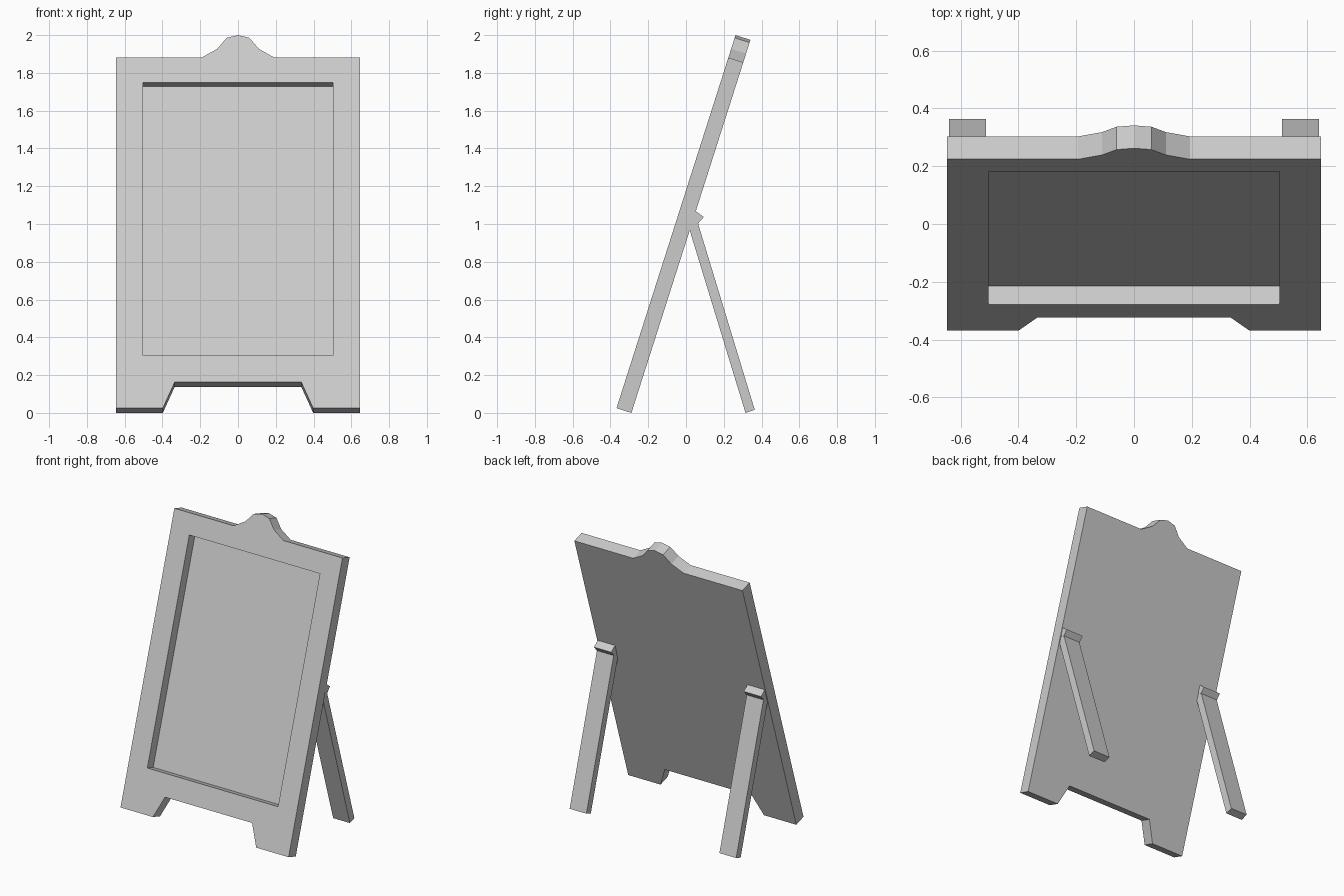
import bpy, bmesh, math
from mathutils import Vector

cube = bpy.data.objects.get("Cube")
if cube:
    bpy.data.objects.remove(cube, do_unlink=True)

# One plain grey for the whole sign
grey = bpy.data.materials.new("light grey")
grey.use_nodes = True
colour = (0.6, 0.6, 0.6, 1)
grey.diffuse_color = colour
grey.node_tree.nodes["Principled BSDF"].inputs["Base Color"].default_value = colour

TILT = math.radians(17.7)
THICK = 0.083
RECESS = 0.068


def prism(name, profile, direction, mirrored=False):
    """Extrude a closed profile along a direction; the seam at x = 0 stays open when mirrored."""
    bm = bmesh.new()
    front = [bm.verts.new(p) for p in profile]
    back = [bm.verts.new(Vector(p) + Vector(direction)) for p in profile]
    bm.faces.new(front)
    bm.faces.new(back[::-1])
    for i in range(len(front)):
        j = (i + 1) % len(front)
        on_seam = front[i].co.x == 0 and front[j].co.x == 0
        if not (mirrored and on_seam):
            bm.faces.new((front[j], front[i], back[i], back[j]))
    bmesh.ops.recalc_face_normals(bm, faces=bm.faces)
    mesh = bpy.data.meshes.new(name)
    bm.to_mesh(mesh)
    bm.free()
    mesh.materials.append(grey)
    obj = bpy.data.objects.new(name, mesh)
    bpy.context.collection.objects.link(obj)
    if mirrored:
        obj.modifiers.new("Mirror", "MIRROR").use_axis[0] = True
    return obj


def lean(obj):
    obj.rotation_euler.x = -TILT
    obj.location = (0, -0.368, 0.025)


# Board frame: half outline with crest, feet and the panel opening
WIDE, LOW, HIGH = 0.503, 0.293, 1.81
outline = [(0, 0.145), (0.335, 0.145), (0.398, 0), (0.647, 0), (0.647, 1.948),
           (0.193, 1.948), (0.11, 1.997), (0.06, 2.058), (0, 2.073)]
opening = [(0, HIGH), (WIDE, HIGH), (WIDE, LOW), (0, LOW)]
lean(prism("board_frame", [(x, 0, v) for x, v in outline + opening],
           (0, THICK, 0), mirrored=True))

# Recessed panel, flush with the back of the frame
panel = [(-WIDE, LOW), (WIDE, LOW), (WIDE, HIGH), (-WIDE, HIGH)]
lean(prism("recessed_panel", [(x, RECESS, v) for x, v in panel],
           (0, THICK - RECESS, 0)))

# Back legs and the hinge blocks that hold them
leg = [(0.315, 0), (0.364, 0.016), (0.063, 1.005), (0.02, 1.03), (0.014, 0.985)]
hinge = [(0.094, 1.037), (0.05, 1.07), (0.0, 1.07), (0.0, 1.02), (0.03, 1.02), (0.062, 1.0)]
for side, x in (("left", 0.512), ("right", -0.641)):
    prism(side + "_leg", [(x, y, z) for y, z in leg], (0.129, 0, 0))
    prism(side + "_hinge", [(x - 0.002, y, z) for y, z in hinge], (0.133, 0, 0))
